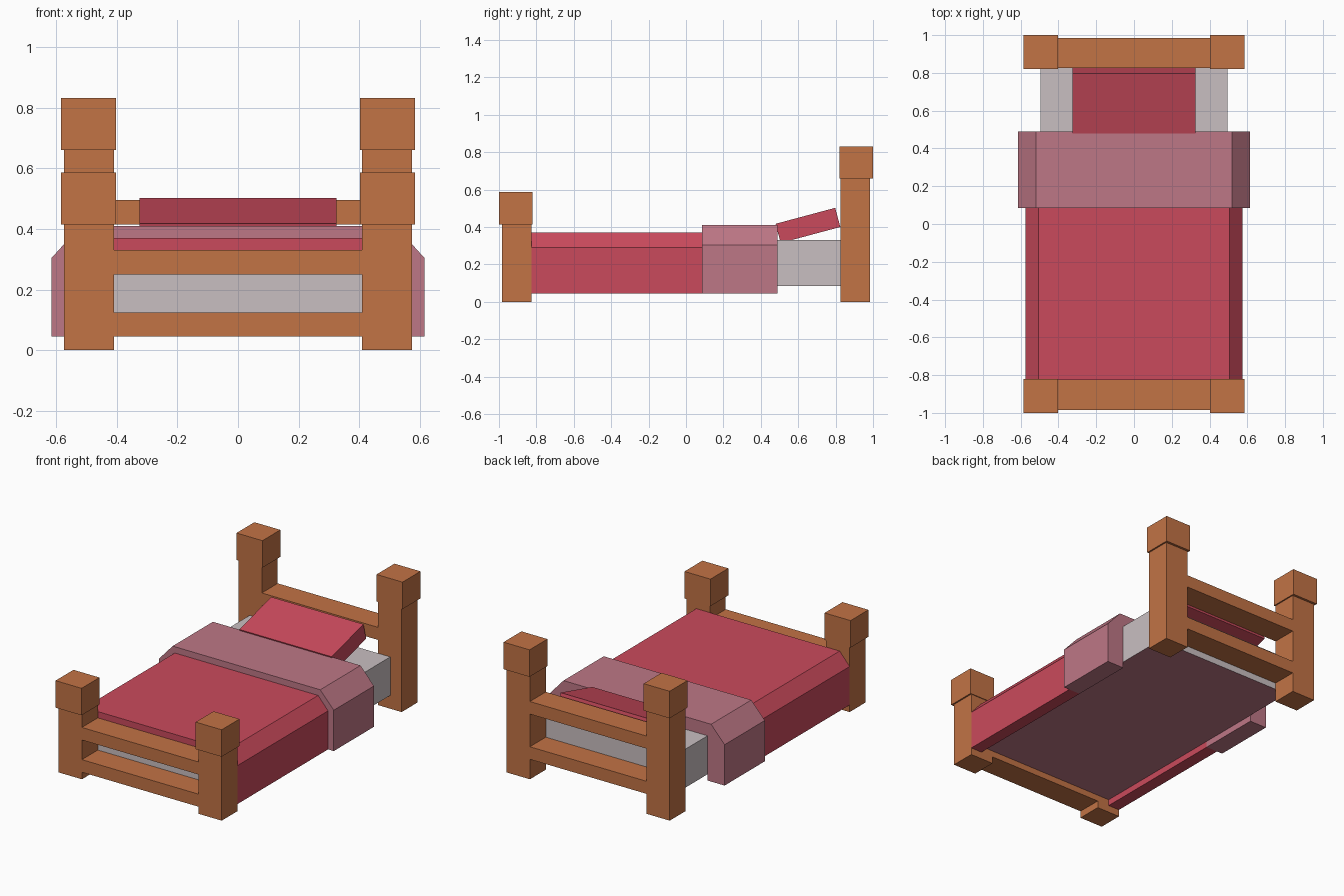
import bpy
import bmesh
from math import radians

cube = bpy.data.objects.get("Cube")
if cube:
    bpy.data.objects.remove(cube, do_unlink=True)


def make_material(name, rgb):
    """Material from 0-255 display values, stored as linear colour."""
    colour = [((c / 255 + 0.055) / 1.055) ** 2.4 for c in rgb] + [1]
    mat = bpy.data.materials.new(name)
    mat.use_nodes = True
    mat.diffuse_color = colour
    mat.node_tree.nodes["Principled BSDF"].inputs["Base Color"].default_value = colour
    return mat


wood = make_material("warm wood", (194, 115, 69))
red = make_material("blanket red", (202, 74, 92))
pink = make_material("dusty pink", (190, 119, 134))
linen = make_material("pale linen", (201, 191, 193))


def add_object(name, bm, *materials):
    bmesh.ops.recalc_face_normals(bm, faces=bm.faces)
    mesh = bpy.data.meshes.new(name)
    bm.to_mesh(mesh)
    bm.free()
    for mat in materials:
        mesh.materials.append(mat)
    obj = bpy.data.objects.new(name, mesh)
    bpy.context.collection.objects.link(obj)
    return obj


def box(name, x, y, z, *materials):
    """Box spanning the (min, max) ranges given per axis."""
    bm = bmesh.new()
    bmesh.ops.create_cube(bm, size=1)
    for v in bm.verts:
        v.co = [sum(r) / 2 + c * (r[1] - r[0]) for c, r in zip(v.co, (x, y, z))]
    return add_object(name, bm, *materials)


def drape(name, y, outer, shoulder, inner, mat):
    """Chamfered cover hanging over both sides of the mattress."""
    hem = 0.045
    half = [(inner[0], inner[1]), (inner[0], hem), (outer[0], hem), outer, shoulder]
    profile = half + [(-px, pz) for px, pz in reversed(half)]
    bm = bmesh.new()
    face = bm.faces.new([bm.verts.new((px, y[0], pz)) for px, pz in profile])
    grown = bmesh.ops.extrude_face_region(bm, geom=[face], use_keep_orig=True)
    verts = [g for g in grown["geom"] if isinstance(g, bmesh.types.BMVert)]
    bmesh.ops.translate(bm, verts=verts, vec=(0, y[1] - y[0], 0))
    return add_object(name, bm, mat)


# Footboard and headboard: posts, square caps and two rails each
ends = (("foot", -1, 0.415, (0.045, 0.25)),
        ("head", 1, 0.66, (0.127, 0.415)))
for end, d, height, rails in ends:
    post_y = sorted((d * 0.825, d * 0.985))
    cap_y = sorted((d * 0.82, d))
    for side, s in (("left", 1), ("right", -1)):
        box(f"{end}_post_{side}", sorted((s * 0.41, s * 0.575)), post_y, (0, height), wood)
        box(f"{end}_cap_{side}", sorted((s * 0.402, s * 0.585)), cap_y,
            (height, height + 0.172), wood)
    for level, z in zip(("lower", "upper"), rails):
        box(f"{end}_rail_{level}", (-0.41, 0.41), post_y, (z, z + 0.08), wood)

# Mattress with a pink underside
mattress = box("mattress", (-0.495, 0.495), (-0.825, 0.825), (0.085, 0.33), linen, pink)
for poly in mattress.data.polygons:
    if poly.normal.z < -0.5:
        poly.material_index = 1

# Blanket and its folded-over band
drape("blanket", (-0.825, 0.085), (0.575, 0.29), (0.505, 0.37), (0.495, 0.33), red)
drape("blanket_fold", (0.085, 0.49), (0.615, 0.305), (0.52, 0.41), (0.495, 0.33), pink)

# Pillow leaning up towards the headboard
pillow = box("pillow", (-0.325, 0.325), (-0.165, 0.165), (-0.053, 0.053), red)
pillow.location = (0, 0.652, 0.409)
pillow.rotation_euler.x = radians(15)
